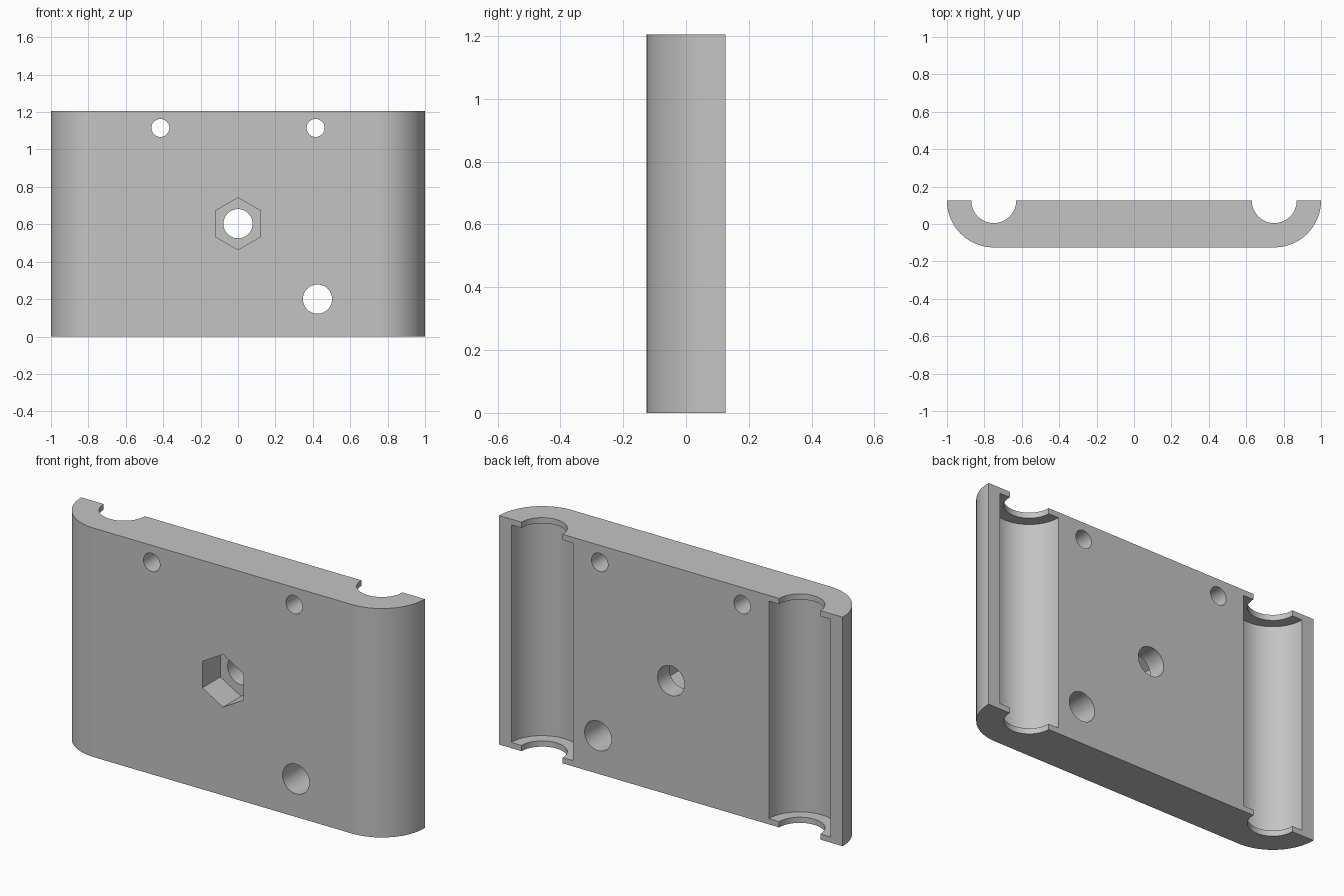
import bpy, bmesh
from math import pi, sin, cos
from mathutils import Matrix

default = bpy.data.objects.get("Cube")
if default:
    bpy.data.objects.remove(default, do_unlink=True)

HEIGHT, BACK = 1.205, 0.125
ROD_X, CORNER_R = 0.75, 0.25
LIP = 0.03

grey = bpy.data.materials.new("plain grey")
grey.use_nodes = True
colour = (0.55, 0.55, 0.55, 1)
grey.diffuse_color = colour
grey.node_tree.nodes["Principled BSDF"].inputs["Base Color"].default_value = colour


def make_object(name, bm):
    bmesh.ops.recalc_face_normals(bm, faces=bm.faces)
    mesh = bpy.data.meshes.new(name)
    bm.to_mesh(mesh)
    bm.free()
    mesh.materials.append(grey)
    obj = bpy.data.objects.new(name, mesh)
    bpy.context.collection.objects.link(obj)
    return obj


def cut(target, radius, centre, length, axis="Z", sides=64, turn=0.0):
    """Subtract a cylinder or prism from the target and discard the cutter."""
    bm = bmesh.new()
    matrix = Matrix.Translation(centre)
    if axis == "Y":
        matrix = matrix @ Matrix.Rotation(pi / 2, 4, "X")
    matrix = matrix @ Matrix.Rotation(turn, 4, "Z")
    bmesh.ops.create_cone(bm, cap_ends=True, segments=sides, radius1=radius,
                          radius2=radius, depth=length, matrix=matrix)
    cutter = make_object("cutter", bm)
    cutter.hide_render = True
    mod = target.modifiers.new("cut", "BOOLEAN")
    mod.operation, mod.solver, mod.object = "DIFFERENCE", "EXACT", cutter
    bpy.context.view_layer.objects.active = target
    bpy.ops.object.modifier_apply(modifier=mod.name)
    bpy.data.objects.remove(cutter, do_unlink=True)


# Plate with two quarter-round front corners, extruded upwards
STEPS = 32
arc = [(ROD_X + CORNER_R * sin(i * pi / 2 / STEPS),
        BACK - CORNER_R * cos(i * pi / 2 / STEPS)) for i in range(STEPS + 1)]
outline = arc + [(-x, y) for x, y in reversed(arc)]
bm = bmesh.new()
base = bm.faces.new([bm.verts.new((x, y, 0)) for x, y in outline])
top = bmesh.ops.extrude_face_region(bm, geom=[base])
bmesh.ops.translate(bm, vec=(0, 0, HEIGHT),
                    verts=[v for v in top["geom"] if isinstance(v, bmesh.types.BMVert)])
plate = make_object("clamp_plate", bm)

# Rod channels: narrow through the end lips, wide between them
for side in (-1, 1):
    centre = (side * ROD_X, BACK, HEIGHT / 2)
    half_step = pi / 64
    cut(plate, 0.12, centre, HEIGHT + 0.2, turn=half_step)
    cut(plate, 0.18, centre, HEIGHT - 2 * LIP, turn=half_step)

# Bolt holes through the plate
for x, z, radius in ((-0.415, 1.115, 0.048), (0.415, 1.115, 0.048),
                     (0, 0.603, 0.078), (0.425, 0.2, 0.078)):
    cut(plate, radius, (x, 0, z), 1, axis="Y")

# Hexagonal nut pocket in the front, pointing upwards
POCKET = 0.15
cut(plate, 0.139, (0, -BACK, 0.603), POCKET * 2, axis="Y", sides=6)

# Put a corner of the pocket at the top and keep the rims crisp
bpy.ops.object.select_all(action="DESELECT")
plate.select_set(True)
bpy.context.view_layer.objects.active = plate
bpy.ops.object.shade_smooth_by_angle(angle=pi / 6)
